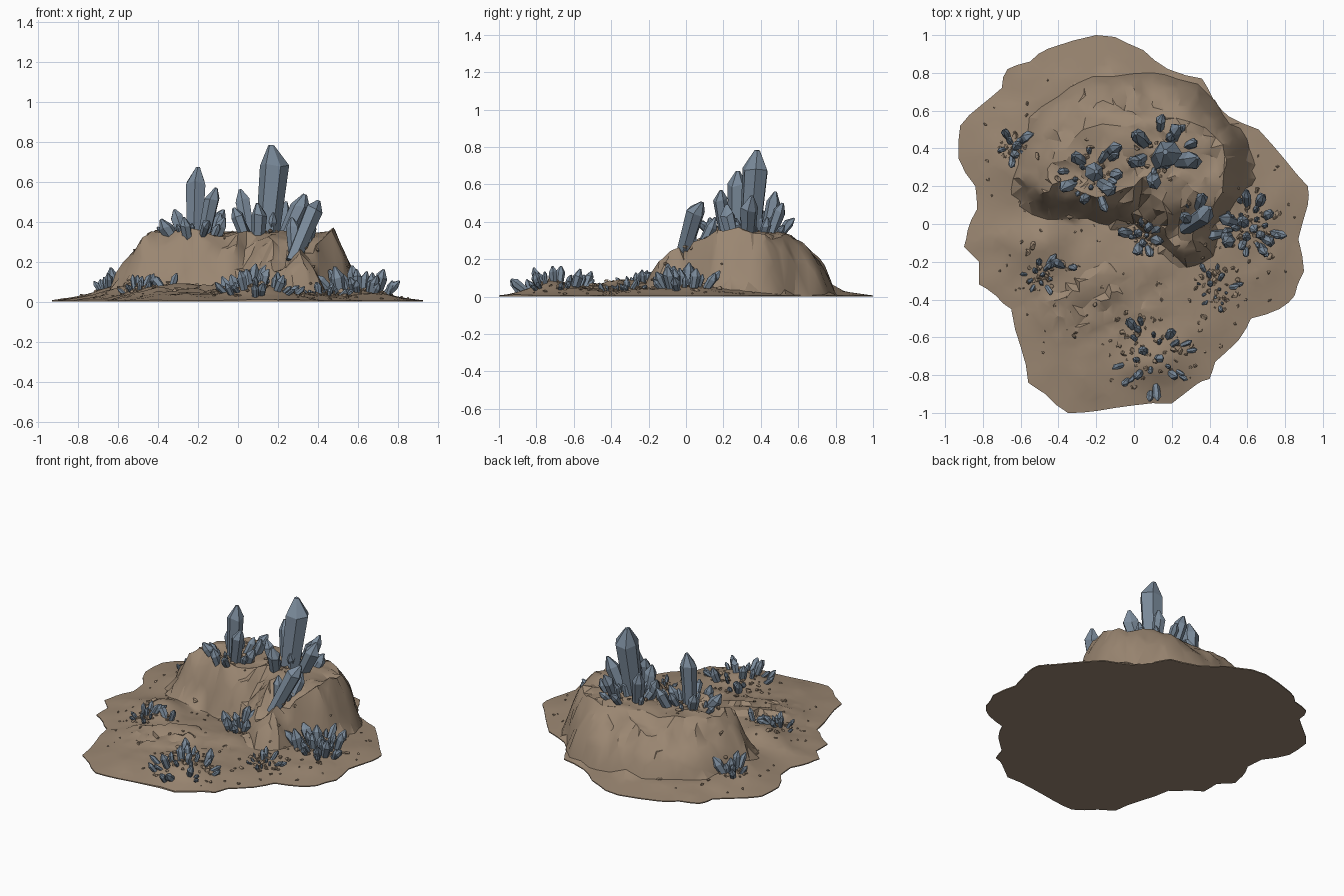
import bpy, bmesh, math, random
from mathutils import Vector, Matrix, noise
from mathutils.geometry import delaunay_2d_cdt

if "Cube" in bpy.data.objects:
    bpy.data.objects.remove(bpy.data.objects["Cube"])
random.seed(11)

def material(name, rgb):
    m = bpy.data.materials.new(name)
    m.diffuse_color = (*rgb, 1)
    m.use_nodes = True
    m.node_tree.nodes["Principled BSDF"].inputs["Base Color"].default_value = m.diffuse_color
    return m

ROCK = material("brown rock", (0.325, 0.24, 0.167))
CRYSTAL = material("blue grey crystal", (0.195, 0.255, 0.325))

def finish(bm, name, mat, angle=None):
    me = bpy.data.meshes.new(name)
    bmesh.ops.recalc_face_normals(bm, faces=bm.faces[:])
    bm.to_mesh(me)
    bm.free()
    me.materials.append(mat)
    ob = bpy.data.objects.new(name, me)
    bpy.context.collection.objects.link(ob)
    if angle:
        bpy.context.view_layer.objects.active = ob
        ob.select_set(True)
        bpy.ops.object.shade_smooth_by_angle(angle=math.radians(angle))
        ob.select_set(False)
    return ob

# outlines seen from above: ground edge, foot of the mound, rim of the plateau
EDGE = [(-.2, 1), (-.1, .99), (.05, .92), (.18, .82), (.36, .77), (.42, .66), (.5, .57), (.66, .5),
        (.8, .34), (.92, .2), (.92, .1), (.87, -.08), (.9, -.25), (.85, -.38), (.77, -.45), (.62, -.5),
        (.55, -.62), (.43, -.73), (.4, -.82), (.33, -.85), (.2, -.95), (0, -.96), (-.2, -.99), (-.35, -1),
        (-.47, -.9), (-.56, -.84), (-.6, -.65), (-.65, -.45), (-.73, -.38), (-.82, -.32), (-.82, -.2),
        (-.9, -.12), (-.88, -.03), (-.83, .08), (-.84, .2), (-.93, .35), (-.92, .52), (-.82, .62),
        (-.7, .72), (-.67, .82), (-.55, .86), (-.45, .93)]
FOOT = [(-.64, .24), (-.59, .42), (-.49, .62), (-.22, .78), (.1, .8), (.34, .74), (.47, .58), (.61, .4),
        (.57, .15), (.43, .0), (.42, -.17), (.28, -.23), (.13, -.1), (0, 0), (-.25, .03), (-.54, .05)]
RIM = [(-.4, .22), (-.42, .38), (-.27, .5), (.05, .55), (.3, .54), (.47, .42), (.47, .2), (.4, .04),
       (.28, -.04), (.15, .12), (0, .2), (-.2, .14)]

def inside(p, poly):
    x, y = p
    hit = False
    for (x1, y1), (x2, y2) in zip(poly, poly[1:] + poly[:1]):
        if (y1 > y) != (y2 > y) and x < (x2 - x1) * (y - y1) / (y2 - y1) + x1:
            hit = not hit
    return hit

def dist(p, poly):
    best = 9
    for a, b in zip(poly, poly[1:] + poly[:1]):
        a, d = Vector(a), Vector(b) - Vector(a)
        t = max(0, min(1, (Vector(p) - a).dot(d) / d.length_squared))
        best = min(best, (Vector(p) - a - d * t).length)
    return best

# low heaps: x, y, height, radius
HEAPS = [(-.48, -.1, .075, .13), (.12, -.72, .045, .15), (.6, -.02, .025, .15), (-.15, -.3, .03, .2),
         (.1, -.2, .025, .12), (-.6, .3, .035, .15), (-.4, -.45, .02, .15)]

def height(x, y):
    p = (x, y)
    z = .006 + .028 * min(1, dist(p, EDGE) / .2)
    z += .018 * max(0, noise.noise((x * 6, y * 6, 1))) * min(1, dist(p, EDGE) / .1)
    for hx, hy, h, r in HEAPS:
        z += h * math.exp(-((x - hx) ** 2 + (y - hy) ** 2) / (r * r))
    # stepped gullies running down the front left
    if y < -.05:
        w = math.exp(-((x + .22) / .32) ** 2 - ((y + .38) / .2) ** 2)
        z += w * .035 * ((7 * (y - .45 * x) + .8 * noise.noise((x * 4, y * 4, 2)) + 9) % 1)
    if inside(p, FOOT):
        df = dist(p, FOOT)
        t = 1 if inside(p, RIM) else df / (df + dist(p, RIM) + 1e-6)
        top = min(.322, .24 + .6 * max(0, y - .02))
        # broken, ridged rock: strongest on the front cliff
        n = (.5 - 1.6 * abs(noise.noise((x * 6, y * 6, 4)))) * .1 + noise.noise((x * 16, y * 16, 8)) * .05
        front = 1 if y < .3 or x > .4 else .55
        rough = min(1, df / .05) * (.38 if t >= 1 else front)
        z = max(z, min(z, .045) + (top - .03) * t ** .6 + n * rough)
    return z

# ground and mound: triangulated height field with creases along foot and rim
pts, edges = [], []
def ring(poly, jitter, parts):
    start = len(pts)
    for a, b in zip(poly, poly[1:] + poly[:1]):
        for k in range(parts):
            q = Vector(a).lerp(Vector(b), k / parts)
            j = jitter if k else 0
            pts.append(q + Vector((random.uniform(-j, j), random.uniform(-j, j))))
    n = len(pts) - start
    return [start + i for i in range(n)]
loop = ring(EDGE, .008, 2)
for poly in (FOOT, RIM):
    r = ring(poly, .022, 3)
    edges += list(zip(r, r[1:] + r[:1]))
S = .04
for i in range(-25, 26):
    for j in range(-25, 26):
        q = Vector((i * S + random.uniform(-.45, .45) * S, j * S + random.uniform(-.45, .45) * S))
        if inside(q, EDGE) and dist(q, EDGE) > .03 and dist(q, FOOT) > .015 and dist(q, RIM) > .015:
            pts.append(q)
out = delaunay_2d_cdt(pts, edges, [loop], 1, 1e-5)
bm = bmesh.new()
vs = [bm.verts.new((v.x, v.y, height(v.x, v.y))) for v in out[0]]
for f in out[2]:
    bm.faces.new([vs[i] for i in f])
bmesh.ops.delete(bm, geom=[v for v in bm.verts if not v.link_faces], context='VERTS')
rim = [e for e in bm.edges if e.is_boundary]
ext = bmesh.ops.extrude_edge_only(bm, edges=rim)['geom']
for v in ext:
    if isinstance(v, bmesh.types.BMVert):
        v.co.z = 0
bmesh.ops.edgeloop_fill(bm, edges=[e for e in ext if isinstance(e, bmesh.types.BMEdge)])
finish(bm, "rocky_ground", ROCK, 28)

# crystals: six-sided tapered shafts with off-centre pointed tips
def crystal(bm, base, tip, r):
    base, tip = Vector(base), Vector(tip)
    axis = tip - base
    L = axis.length
    rot = Matrix.Translation(base) @ axis.to_track_quat('Z', 'Y').to_matrix().to_4x4()
    spin = random.uniform(0, 1)
    ox, oy = random.uniform(-.3, .3) * r, random.uniform(-.3, .3) * r
    shoulder = L - min(L * .4, r * 1.35)
    rad = [r * random.uniform(.85, 1.1) for _ in range(6)]
    rings = []
    for z, s, o in ((0, .78, 0), (shoulder, 1, 0), (L, .2, 1)):
        rings.append([bm.verts.new(rot @ Vector((
            math.cos(spin + k * math.pi / 3) * rad[k] * s + ox * o,
            math.sin(spin + k * math.pi / 3) * rad[k] * s + oy * o,
            z + (random.uniform(-.3, .3) * r if 0 < z < L else 0)))) for k in range(6)])
    for a, b in zip(rings, rings[1:]):
        for k in range(6):
            bm.faces.new((a[k], a[(k + 1) % 6], b[(k + 1) % 6], b[k]))
    bm.faces.new(rings[0][::-1])
    bm.faces.new(rings[-1])

# large crystals on the plateau: base, tip, radius
BIG = [((.14, .34, .27), (.19, .38, .78), .077), ((-.22, .27, .27), (-.21, .28, .672), .054),
       ((-.18, .22, .28), (-.12, .18, .57), .042), ((.22, .33, .28), (.34, .34, .535), .05),
       ((.27, -.02, .2), (.4, .07, .51), .05), ((.28, .02, .22), (.27, .04, .42), .035),
       ((.06, .42, .28), (.01, .48, .56), .04), ((.1, .26, .28), (.11, .21, .49), .042),
       ((-.26, .32, .28), (-.32, .36, .46), .035), ((-.3, .22, .28), (-.39, .19, .41), .036),
       ((-.15, .36, .28), (-.08, .42, .46), .036), ((.2, .44, .28), (.23, .52, .5), .036),
       ((.05, .33, .28), (-.02, .33, .47), .034), ((-.12, .27, .28), (-.07, .26, .42), .03),
       ((.33, .06, .22), (.37, .16, .42), .033), ((.26, .4, .28), (.33, .44, .42), .03),
       ((-.24, .17, .25), (-.27, .12, .42), .03)]
bm = bmesh.new()
for b, t, r in BIG:
    crystal(bm, b, t, r)
finish(bm, "plateau_crystals", CRYSTAL)

# small clusters: x, y, count, spread, longest crystal, lean
CLUSTERS = [(-.64, .41, 9, .06, .11, .6), (.61, -.02, 28, .14, .12, .8), (.43, -.34, 16, .1, .06, 1.2),
            (.1, -.7, 24, .19, .1, 1.3), (-.5, -.27, 12, .07, .07, 1), (.05, -.06, 11, .07, .12, .6),
            (-.35, -.23, 2, .03, .1, .8), (.13, .4, 10, .13, .1, .8), (-.22, .27, 11, .14, .1, .8),
            (.31, .05, 3, .06, .08, .7)]
bm = bmesh.new()
for cx, cy, n, spread, long, lean in CLUSTERS:
    for k in range(n):
        a = k * 2.4 + random.uniform(-.4, .4)
        d = spread * math.sqrt((k + .4) / n)
        x, y = cx + d * math.cos(a), cy + d * math.sin(a)
        L = long * (.5 + .6 * random.random() ** 1.5)
        s = lean * random.uniform(.3, 1.5) * d / spread
        dirn = Vector((math.cos(a) * s, math.sin(a) * s, 1)).normalized()
        g = min(height(x, y), height(cx, cy) + .06)
        base = Vector((x, y, g - .015))
        crystal(bm, base, base + dirn * (L + .015), L * random.uniform(.22, .3))
finish(bm, "small_crystals", CRYSTAL)

# loose stones around the clusters and across the ground
def stone(bm, x, y, r):
    if not inside((x, y), EDGE) or dist((x, y), EDGE) < .04:
        return
    m = Matrix.Translation((x, y, height(x, y) + r * .15)) @ Matrix.Rotation(random.uniform(0, 6), 4, 'Z') \
        @ Matrix.Diagonal((r * random.uniform(.8, 1.4), r * random.uniform(.6, 1), r * .75, 1))
    new = bmesh.ops.create_icosphere(bm, subdivisions=1, radius=1, matrix=m)['verts']
    for v in new:
        v.co += Vector([random.uniform(-.3, .3) * r for _ in range(3)])
bm = bmesh.new()
for cx, cy, n, spread, long, lean in CLUSTERS:
    for k in range(int(n * 2)):
        stone(bm, random.gauss(cx, spread * .7), random.gauss(cy, spread * .7), random.uniform(.007, .019))
for k in range(170):
    x, y = random.uniform(-.8, .85), random.uniform(-.9, .85)
    if not (y > .1 and inside((x, y), FOOT)):
        stone(bm, x, y, random.uniform(.005, .012))
finish(bm, "loose_stones", ROCK)
